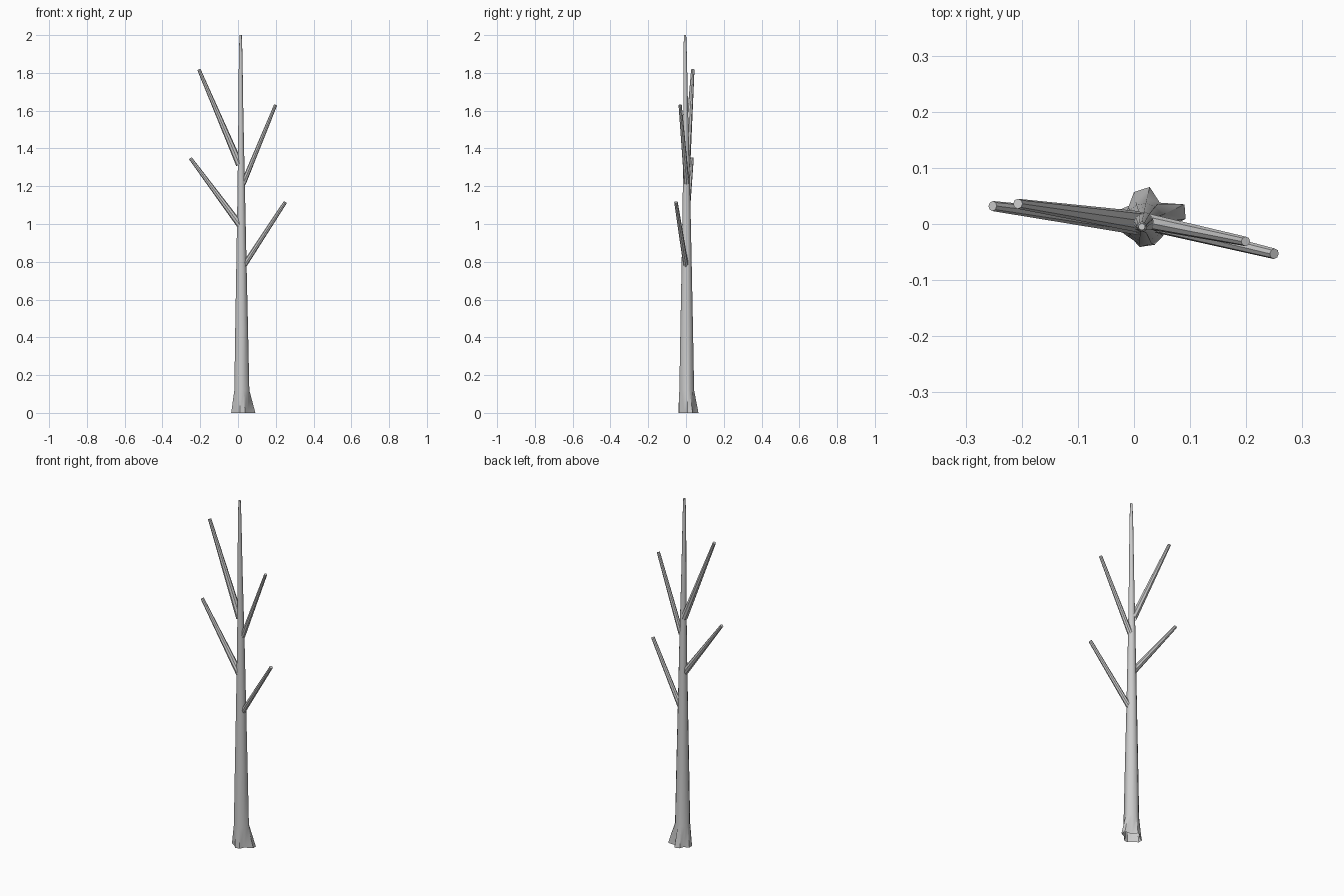
import bpy, bmesh, math
from mathutils import Vector

if "Cube" in bpy.data.objects:
    bpy.data.objects.remove(bpy.data.objects["Cube"])

SIDES = 12


def finish(name, bm):
    bmesh.ops.recalc_face_normals(bm, faces=bm.faces)
    me = bpy.data.meshes.new(name)
    bm.to_mesh(me)
    bm.free()
    ob = bpy.data.objects.new(name, me)
    bpy.context.collection.objects.link(ob)
    bpy.ops.object.select_all(action='DESELECT')
    ob.select_set(True)
    bpy.context.view_layer.objects.active = ob
    bpy.ops.object.shade_smooth_by_angle(angle=math.radians(40))


def loft(bm, rings):
    """Skin a list of point rings."""
    vs = [[bm.verts.new(p) for p in r] for r in rings]
    for a, b in zip(vs, vs[1:]):
        n = len(a)
        for i in range(n):
            j = (i + 1) % n
            bm.faces.new((a[i], a[j], b[j], b[i]))
    return vs


# Trunk: lobed root flare, then a tapering round stem
root = [(.092, .009), (.09, .035), (.046, .038), (.028, .066), (0, .057),
        (-.008, .033), (-.036, .021), (-.036, -.004), (-.008, -.021),
        (.01, -.041), (.037, -.037), (.048, -.012)]
stem = [  # z, centre x, centre y, radius
    (.12, .02, .003, .040), (.45, .019, .003, .034), (.80, .018, .003, .027),
    (1.20, .017, .002, .0195), (1.60, .015, -.002, .013), (1.90, .014, -.005, .0095),
    (2.0, .014, -.005, .006)]
rings = [[(x, y, 0) for x, y in root]]
for z, cx, cy, r in stem:
    ring = []
    for x, y in root:
        a = math.atan2(y - .006, x - .024)
        ring.append((cx + r * math.cos(a), cy + r * math.sin(a), z))
    rings.append(ring)
bm = bmesh.new()
vs = loft(bm, rings)
bm.faces.new(vs[-1])
finish("trunk", bm)

# Branches: straight tapered tubes rooted inside the trunk
branches = [  # base, tip, base radius, tip radius
    ((.032, .0, .78), (.25, -.053, 1.115), .014, .0095),
    ((.010, -.002, .995), (-.252, .032, 1.348), .018, .009),
    ((.028, .004, 1.215), (.199, -.031, 1.63), .014, .0085),
    ((.008, .004, 1.315), (-.207, .036, 1.818), .019, .009)]
for n, (p, q, r0, r1) in enumerate(branches, 1):
    p, q = Vector(p), Vector(q)
    d = (q - p).normalized()
    u = d.cross(Vector((0, 1, 0))).normalized()
    w = d.cross(u)
    bm = bmesh.new()
    vs = loft(bm, [[c + r * (u * math.cos(t) + w * math.sin(t))
                    for t in (i * math.tau / 8 for i in range(8))]
                   for c, r in ((p, r0), (q, r1))])
    bm.faces.new(vs[-1])
    finish(f"branch_{n}", bm)
